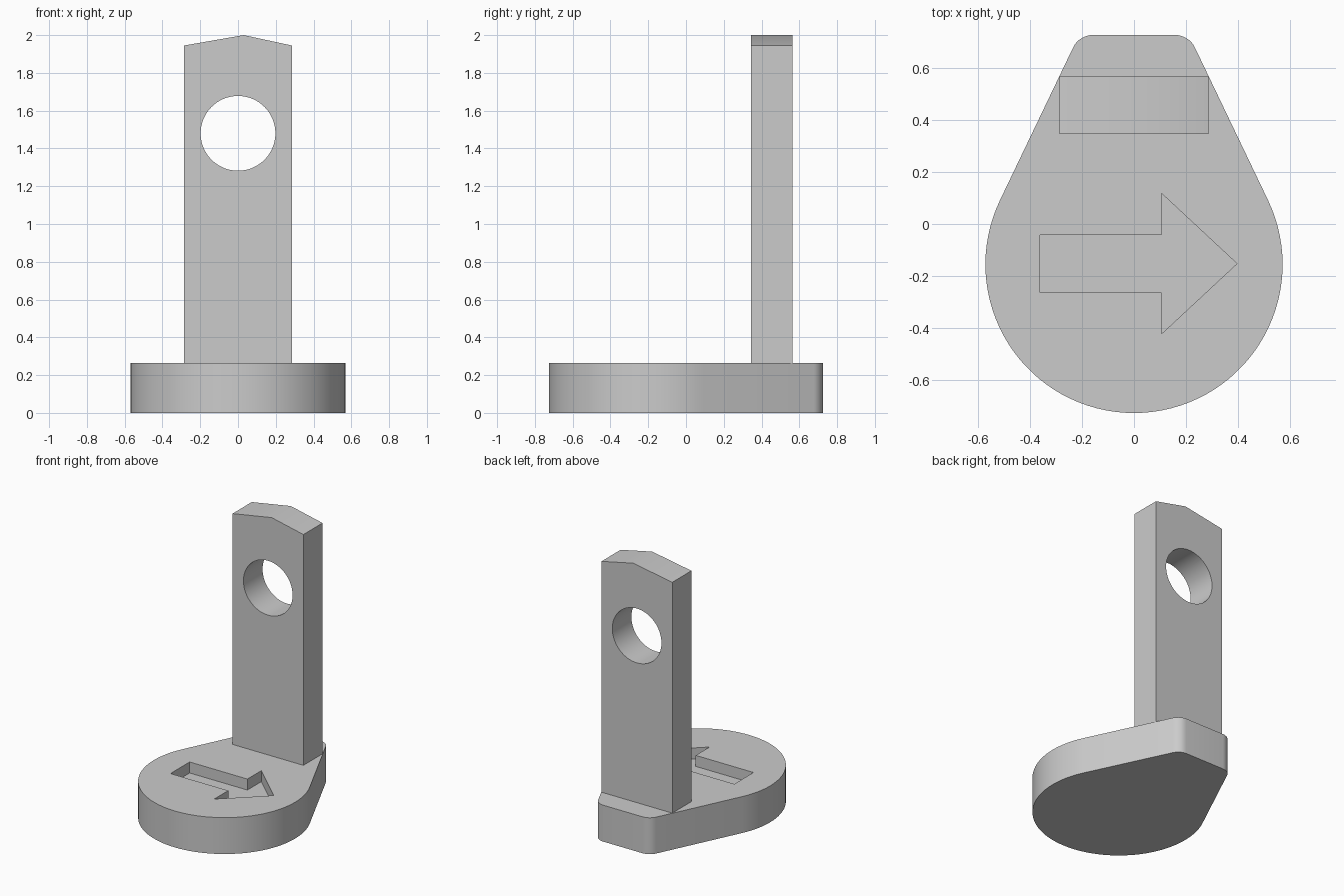
import bpy, bmesh, math
from math import sin, cos, radians

if "Cube" in bpy.data.objects:
    bpy.data.objects.remove(bpy.data.objects["Cube"])

grey = bpy.data.materials.new("plain grey")
grey.use_nodes = True
colour = (0.6, 0.6, 0.6, 1)
grey.diffuse_color = colour
grey.node_tree.nodes["Principled BSDF"].inputs["Base Color"].default_value = colour

BASE_TOP = 0.265


def arc(cx, cy, r, start, end, steps):
    """Points along an arc, angles in degrees."""
    angles = [radians(start + (end - start) * i / steps) for i in range(steps + 1)]
    return [(cx + r * cos(a), cy + r * sin(a)) for a in angles]


def prism(name, outline, low, high, upright=False):
    """Extrude an outline along z, or along y when upright."""
    bm = bmesh.new()
    place = (lambda u, v: (u, low, v)) if upright else (lambda u, v: (u, v, low))
    face = bm.faces.new([bm.verts.new(place(u, v)) for u, v in outline])
    out = bmesh.ops.extrude_face_region(bm, geom=[face])
    depth = high - low
    move = (0, depth, 0) if upright else (0, 0, depth)
    moved = [g for g in out["geom"] if isinstance(g, bmesh.types.BMVert)]
    bmesh.ops.translate(bm, verts=moved, vec=move)
    bmesh.ops.recalc_face_normals(bm, faces=bm.faces)
    mesh = bpy.data.meshes.new(name)
    bm.to_mesh(mesh)
    bm.free()
    mesh.materials.append(grey)
    obj = bpy.data.objects.new(name, mesh)
    bpy.context.collection.objects.link(obj)
    return obj


def activate(obj):
    bpy.ops.object.select_all(action="DESELECT")
    obj.select_set(True)
    bpy.context.view_layer.objects.active = obj


def cut(obj, cutter):
    """Subtract the cutter, remove it, then shade the result."""
    cutter.hide_render = True
    mod = obj.modifiers.new("cut", "BOOLEAN")
    mod.operation, mod.solver, mod.object = "DIFFERENCE", "EXACT", cutter
    activate(obj)
    bpy.ops.object.modifier_apply(modifier=mod.name)
    bpy.data.objects.remove(cutter)
    bpy.ops.object.shade_smooth_by_angle(angle=radians(30))


# Teardrop base: large round front, straight tapering sides, rounded back corners
taper = 25.5
outline = (arc(0, -0.155, 0.57, -180 - taper + 360, 360 + taper, 64)
           + arc(0.157, 0.64, 0.085, taper, 90, 8)
           + arc(-0.157, 0.64, 0.085, 90, 180 - taper, 8))
base = prism("teardrop_base", outline, 0, BASE_TOP)

# Arrow recess in the base, pointing to +x
upper = [(-0.36, 0.11), (0.105, 0.11), (0.105, 0.27)]
arrow = upper + [(0.395, 0)] + [(x, -y) for x, y in reversed(upper)]
arrow = [(x, y - 0.152) for x, y in arrow]
cut(base, prism("arrow_cutter", arrow, BASE_TOP - 0.08, BASE_TOP + 0.1))

# Upright plate with a slightly off-centre peak and a round hole
plate = prism("upright_plate",
              [(-0.285, BASE_TOP), (0.285, BASE_TOP), (0.285, 1.945),
               (0.03, 2.0), (-0.285, 1.945)], 0.345, 0.565, upright=True)
hole = arc(0, 1.48, 0.198, 0, 360, 64)[:-1]
cut(plate, prism("hole_cutter", hole, 0.2, 0.7, upright=True))
